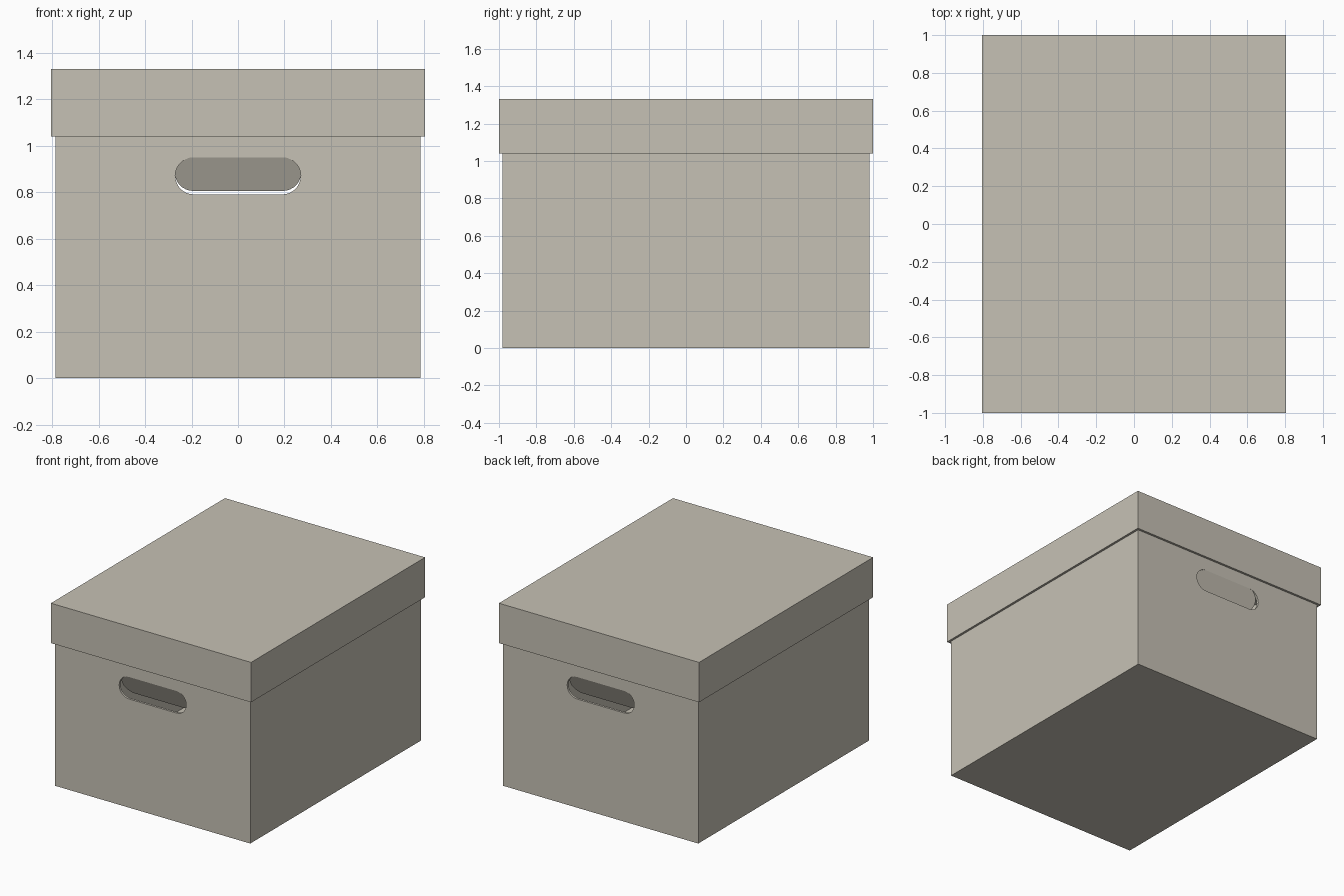
import bpy, bmesh, math
from mathutils import Matrix, Vector

if "Cube" in bpy.data.objects:
    bpy.data.objects.remove(bpy.data.objects["Cube"])

card = bpy.data.materials.new("warm grey cardboard")
card.diffuse_color = (0.565, 0.535, 0.46, 1)
card.use_nodes = True
card.node_tree.nodes["Principled BSDF"].inputs["Base Color"].default_value = card.diffuse_color

WALL = 0.016
HALF_Y = 0.98          # body half depth
HINGE_Z = 0.95         # top edge of the hand holes


def add_object(name, bm):
    mesh = bpy.data.meshes.new(name)
    bmesh.ops.recalc_face_normals(bm, faces=bm.faces)
    bm.to_mesh(mesh)
    bm.free()
    mesh.materials.append(card)
    obj = bpy.data.objects.new(name, mesh)
    bpy.context.collection.objects.link(obj)
    return obj


def open_box(name, hx, hy, z0, z1, open_dir):
    """Thin-walled box with the face towards open_dir (+1 up, -1 down) removed."""
    bm = bmesh.new()
    bmesh.ops.create_cube(bm, size=1)
    bmesh.ops.scale(bm, vec=(2 * hx, 2 * hy, z1 - z0), verts=bm.verts)
    bmesh.ops.translate(bm, vec=(0, 0, (z0 + z1) / 2), verts=bm.verts)
    lid = [f for f in bm.faces if f.normal.z * open_dir > 0.5]
    bmesh.ops.delete(bm, geom=lid, context='FACES_ONLY')
    obj = add_object(name, bm)
    solid = obj.modifiers.new("thickness", 'SOLIDIFY')
    solid.thickness = WALL
    solid.offset = -1
    solid.use_even_offset = True
    return obj


def stadium(depth, half=0.19, r=0.08, n=14):
    """Rounded slot in xz, top edge on z = 0, extruded from y = 0 to depth."""
    bm = bmesh.new()
    pts = []
    for side, start in ((1, -math.pi / 2), (-1, math.pi / 2)):
        for i in range(n + 1):
            a = start + math.pi * i / n
            pts.append((side * half + r * math.cos(a), 0, r * math.sin(a) - r))
    face = bm.faces.new([bm.verts.new(p) for p in pts])
    new = bmesh.ops.extrude_face_region(bm, geom=[face])["geom"]
    bmesh.ops.translate(bm, vec=(0, depth, 0),
                        verts=[v for v in new if isinstance(v, bmesh.types.BMVert)])
    return bm


# Body and lid
body = open_box("box_body", 0.785, HALF_Y, 0, 1.33 - WALL, 1)
open_box("box_lid", 0.805, 1.0, 1.04, 1.33, -1)

# Hand holes cut through both end walls
bm = stadium(2.4)
bmesh.ops.translate(bm, vec=(0, -1.2, HINGE_Z), verts=bm.verts)
cutter = add_object("hand_hole_cutter", bm)
cutter.hide_render = True
cutter.hide_viewport = True
cut = body.modifiers.new("hand holes", 'BOOLEAN')
cut.operation = 'DIFFERENCE'
cut.solver = 'EXACT'
cut.object = cutter

# Flaps pushed inwards, hinged along the top of each hole
for name, turn in (("front_flap", 0), ("back_flap", math.pi)):
    bm = stadium(0.012)
    bm.transform(Matrix.Rotation(turn, 4, 'Z')
                 @ Matrix.Translation(Vector((0, -HALF_Y, HINGE_Z)))
                 @ Matrix.Rotation(math.radians(25), 4, 'X'))
    add_object(name, bm)
